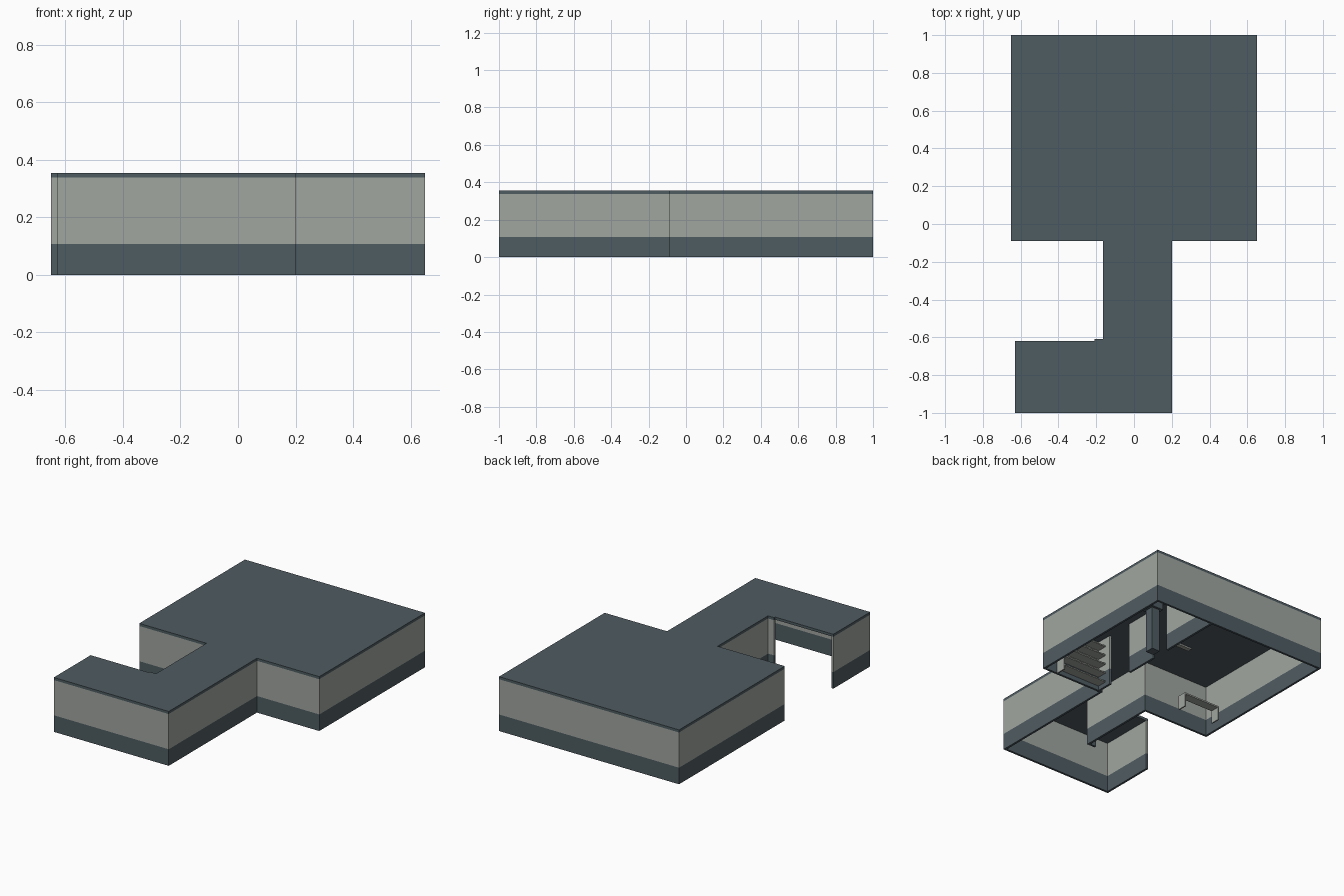
import bpy, bmesh
from mathutils import Vector

if "Cube" in bpy.data.objects:
    bpy.data.objects.remove(bpy.data.objects["Cube"])

BAND, CEIL, TOP, T = 0.108, 0.338, 0.355, 0.014


def material(name, rgb):
    m = bpy.data.materials.new(name)
    m.diffuse_color = (*rgb, 1)
    m.use_nodes = True
    m.node_tree.nodes["Principled BSDF"].inputs["Base Color"].default_value = m.diffuse_color
    return m


SLATE = material("slate", (0.078, 0.107, 0.122))
PALE = material("pale_grey", (0.356, 0.381, 0.352))


def prism(name, outline, z0, z1, mat):
    """Extrude a flat outline from z0 to z1."""
    bm = bmesh.new()
    face = bm.faces.new([bm.verts.new((x, y, z0)) for x, y in outline])
    out = bmesh.ops.extrude_face_region(bm, geom=[face])
    verts = [v for v in out["geom"] if isinstance(v, bmesh.types.BMVert)]
    bmesh.ops.translate(bm, verts=verts, vec=(0, 0, z1 - z0))
    bmesh.ops.recalc_face_normals(bm, faces=bm.faces)
    me = bpy.data.meshes.new(name)
    bm.to_mesh(me)
    bm.free()
    me.materials.append(mat)
    ob = bpy.data.objects.new(name, me)
    bpy.context.collection.objects.link(ob)
    return ob


def box(name, x0, x1, y0, y1, z0, z1, mat):
    return prism(name, [(x0, y0), (x1, y0), (x1, y1), (x0, y1)], z0, z1, mat)


def inset_path(path, t):
    """Offset an open path of right-angle turns to its left."""
    pts = [Vector(p) for p in path]
    dirs = [(b - a).normalized() for a, b in zip(pts, pts[1:])]
    normals = [Vector((-d.y, d.x)) for d in dirs]
    result = []
    for i, p in enumerate(pts):
        if i == 0:
            n = normals[0]
        elif i == len(pts) - 1:
            n = normals[-1]
        else:
            n = normals[i - 1] + normals[i]
        result.append(tuple(p + n * t))
    return result


# Outer walls: one continuous run, open on the north side of the small wing
run = [(-0.63, -0.62), (-0.63, -1), (0.2, -1), (0.2, -0.09), (0.65, -0.09),
       (0.65, 1), (-0.65, 1), (-0.65, -0.09), (-0.165, -0.09),
       (-0.165, -0.61), (-0.21, -0.61)]
ring = run + inset_path(run, T)[::-1]
prism("outer_wall_lower", ring, 0, BAND, SLATE)
prism("outer_wall_upper", ring, BAND, CEIL, PALE)

# Roof slab over the whole plan
prism("roof", run + [(-0.21, -0.62)], CEIL, TOP, SLATE)

# Inner partition with two doorways
for i, (y0, y1) in enumerate([(-0.076, 0.03), (0.215, 0.44), (0.57, 0.986)]):
    box(f"partition_lower_{i}", 0.205, 0.219, y0, y1, 0, BAND, SLATE)
    box(f"partition_upper_{i}", 0.205, 0.219, y0, y1, BAND, CEIL, PALE)

# Pillar with a wider cap beside the doorway
box("pillar", 0.24, 0.30, 0.47, 0.53, 0, 0.29, SLATE)
box("pillar_cap", 0.225, 0.315, 0.455, 0.545, 0.29, CEIL, SLATE)

# Shelving against the south wall of the east room
for i in range(5):
    z = 0.03 + i * 0.062
    box(f"shelf_{i}", 0.219, 0.54, -0.076, -0.01, z, z + 0.008, PALE)
box("shelf_end", 0.54, 0.548, -0.076, -0.01, 0, 0.29, PALE)

# Desk in the main room
box("desk_top", -0.575, -0.306, 0.06, 0.12, 0.085, 0.095, PALE)
for i, x in enumerate((-0.575, -0.314)):
    box(f"desk_end_{i}", x, x + 0.008, 0.06, 0.12, 0, 0.085, PALE)

# Ceiling lamp
box("ceiling_lamp", -0.26, -0.16, 0.205, 0.235, 0.328, CEIL, PALE)
